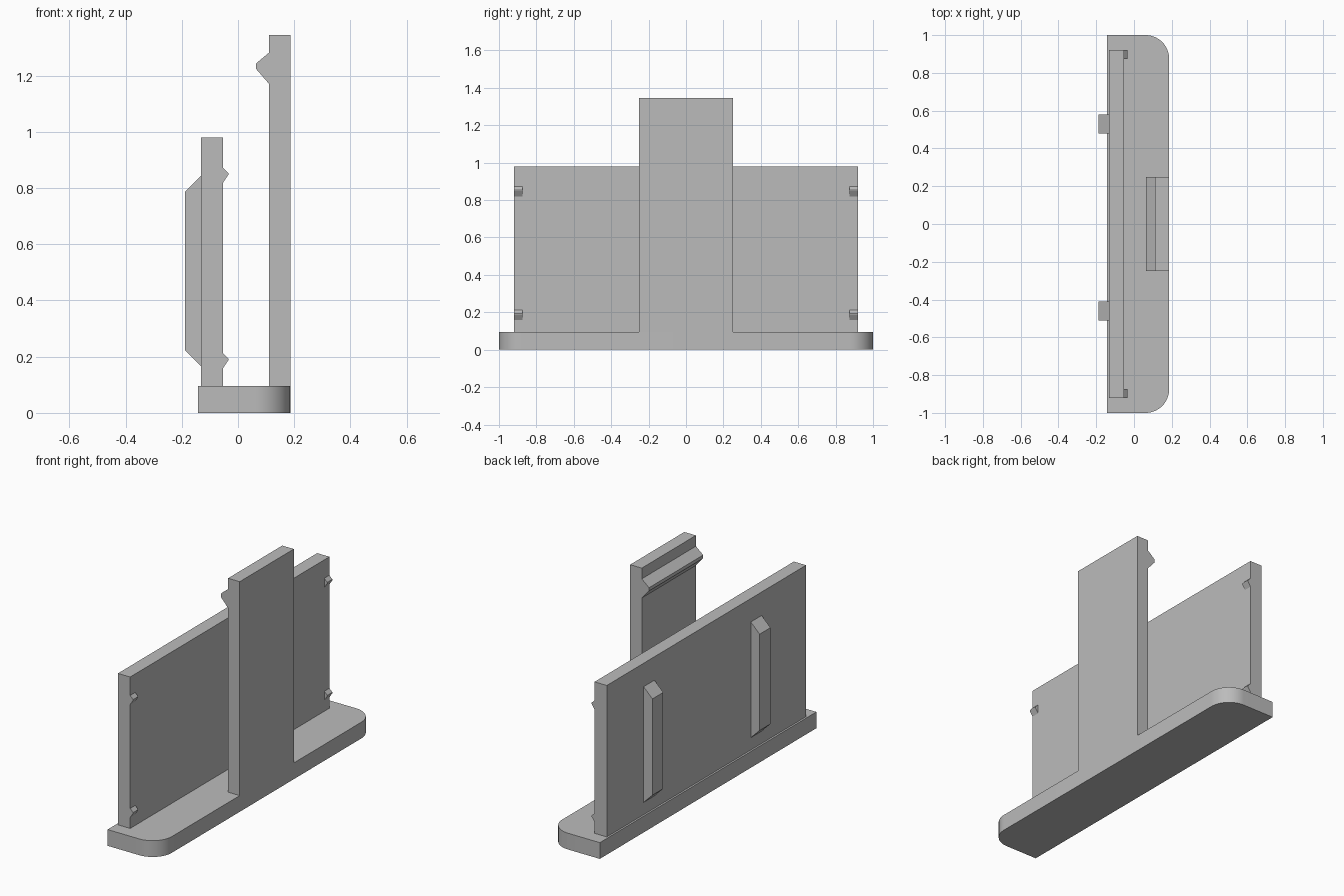
import bpy
import bmesh
import math

cube = bpy.data.objects.get("Cube")
if cube:
    bpy.data.objects.remove(cube, do_unlink=True)

grey = bpy.data.materials.new("plain_grey")
grey.use_nodes = True
colour = (0.5, 0.5, 0.5, 1)
grey.diffuse_color = colour
grey.node_tree.nodes["Principled BSDF"].inputs["Base Color"].default_value = colour


def extrude(name, outline, offset):
    """Make a solid by extruding a closed outline along the offset."""
    bm = bmesh.new()
    face = bm.faces.new([bm.verts.new(p) for p in outline])
    result = bmesh.ops.extrude_face_region(bm, geom=[face])
    moved = [v for v in result["geom"] if isinstance(v, bmesh.types.BMVert)]
    bmesh.ops.translate(bm, verts=moved, vec=offset)
    bmesh.ops.recalc_face_normals(bm, faces=bm.faces)
    mesh = bpy.data.meshes.new(name)
    bm.to_mesh(mesh)
    bm.free()
    mesh.materials.append(grey)
    obj = bpy.data.objects.new(name, mesh)
    bpy.context.collection.objects.link(obj)
    return obj


def along_y(name, profile, y0, y1):
    """Extrude an (x, z) profile from y0 to y1."""
    return extrude(name, [(x, y0, z) for x, z in profile], (0, y1 - y0, 0))


BACK, FRONT = -0.143, 0.186
BASE_TOP = 0.095
RADIUS = 0.125

# Base plate with two rounded corners
outline = [(BACK, 1, 0), (BACK, -1, 0)]
for side, start in ((-1, -90), (1, 0)):
    for i in range(17):
        a = math.radians(start + 90 * i / 16)
        outline.append((FRONT - RADIUS + RADIUS * math.cos(a),
                        side * (1 - RADIUS) + RADIUS * math.sin(a), 0))
base = extrude("base_plate", outline, (0, 0, BASE_TOP))
bpy.context.view_layer.objects.active = base
base.select_set(True)
bpy.ops.object.shade_smooth_by_angle(angle=math.radians(30))
base.select_set(False)

# Wide upright panel
PANEL_OUT, PANEL_IN, PANEL_Y = -0.132, -0.053, 0.92
along_y("wide_panel", [(PANEL_OUT, BASE_TOP), (PANEL_IN, BASE_TOP),
                       (PANEL_IN, 0.98), (PANEL_OUT, 0.98)], -PANEL_Y, PANEL_Y)

# Tall tongue with a snap ridge near its top
along_y("tall_tongue", [(FRONT, BASE_TOP), (FRONT, 1.345), (0.111, 1.345),
                        (0.111, 1.282), (0.064, 1.243), (0.064, 1.224),
                        (0.111, 1.17), (0.111, BASE_TOP)], -0.25, 0.25)

# Bevelled ribs on the outside of the panel
for name, y in (("left_rib", -0.51), ("right_rib", 0.48)):
    along_y(name, [(PANEL_OUT, 0.843), (-0.189, 0.787),
                   (-0.189, 0.224), (PANEL_OUT, 0.167)], y, y + 0.1)

# Small catches at the inner corners of the panel
for level, z in (("lower", 0.19), ("upper", 0.85)):
    for end, side in (("front", -1), ("back", 1)):
        along_y(f"{level}_{end}_catch",
                [(PANEL_IN, z + 0.022), (-0.034, z + 0.003),
                 (-0.034, z - 0.002), (PANEL_IN, z - 0.031)],
                side * PANEL_Y, side * 0.873)
